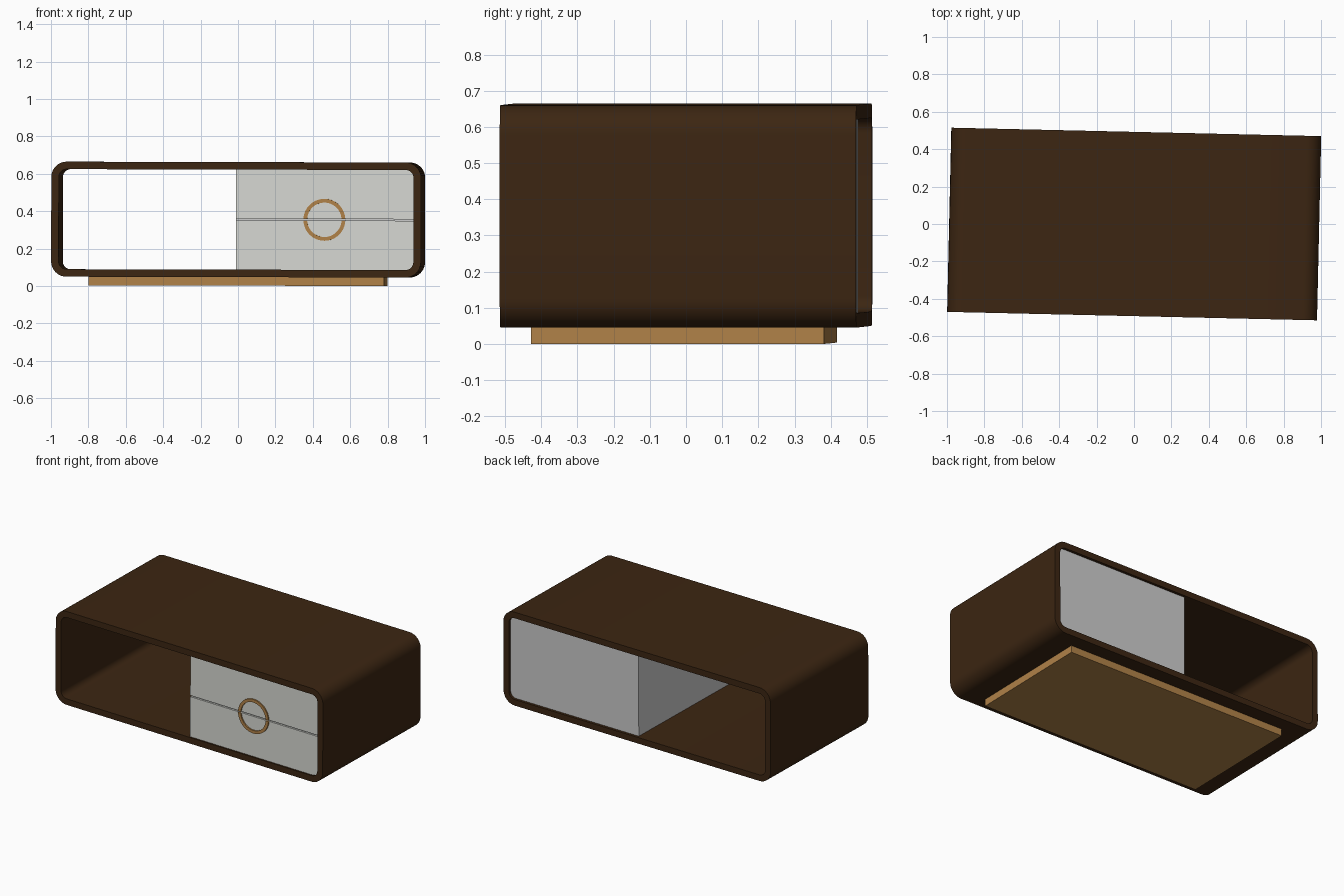
import bpy, bmesh, math
from mathutils import Matrix

if "Cube" in bpy.data.objects:
    bpy.data.objects.remove(bpy.data.objects["Cube"])

# The whole piece sits slightly turned and very slightly tilted
TURN = Matrix.Rotation(-0.0228, 4, 'Z') @ Matrix.Rotation(0.0025, 4, 'Y')

W, D, T = 1.977, 0.985, 0.04       # shell width, depth, wall thickness
Z0, Z1 = 0.0475, 0.6625            # shell bottom and top
ZC = (Z0 + Z1) / 2
GAP = 0.004                        # half the gap between the drawers


def material(name, rgb):
    m = bpy.data.materials.new(name)
    m.diffuse_color = (*rgb, 1)
    m.use_nodes = True
    m.node_tree.nodes["Principled BSDF"].inputs["Base Color"].default_value = m.diffuse_color
    return m


walnut = material("dark walnut", (0.045, 0.019, 0.006))
oak = material("golden oak", (0.44, 0.225, 0.065))
white = material("warm white", (0.68, 0.69, 0.65))
panel = material("neutral white", (0.60, 0.60, 0.60))


def finish(bm, name, mat, smooth=False):
    bmesh.ops.recalc_face_normals(bm, faces=bm.faces)
    me = bpy.data.meshes.new(name)
    bm.to_mesh(me)
    bm.free()
    me.transform(TURN)
    me.materials.append(mat)
    ob = bpy.data.objects.new(name, me)
    bpy.context.collection.objects.link(ob)
    if smooth:
        bpy.ops.object.select_all(action='DESELECT')
        ob.select_set(True)
        bpy.context.view_layer.objects.active = ob
        bpy.ops.object.shade_smooth_by_angle(angle=math.radians(35))
    return ob


def band(name, outer, inner, y0, y1, mat, closed=True):
    """Extrude the strip between two matching x-z outlines from y0 to y1."""
    bm = bmesh.new()
    rings = [[bm.verts.new((x, y, z)) for x, z in pts]
             for pts, y in ((outer, y0), (outer, y1), (inner, y1), (inner, y0))]
    n = len(outer)
    for i in range(n if closed else n - 1):
        j = (i + 1) % n
        for k in range(4):
            a, b = rings[k], rings[(k + 1) % 4]
            bm.faces.new((a[i], a[j], b[j], b[i]))
    if not closed:
        for e in (0, n - 1):
            bm.faces.new([r[e] for r in rings])
    return finish(bm, name, mat, True)


def box(name, x0, x1, y0, y1, z0, z1, mat):
    bm = bmesh.new()
    bmesh.ops.create_cube(bm, size=1)
    for v in bm.verts:
        v.co = ((x0 + x1) / 2 + v.co.x * (x1 - x0),
                (y0 + y1) / 2 + v.co.y * (y1 - y0),
                (z0 + z1) / 2 + v.co.z * (z1 - z0))
    return finish(bm, name, mat)


def rounded(w, h, r, steps=10):
    pts = []
    for q, (sx, sz) in enumerate(((1, 1), (-1, 1), (-1, -1), (1, -1))):
        for s in range(steps + 1):
            a = math.pi / 2 * (q + s / steps)
            pts.append((sx * (w / 2 - r) + r * math.cos(a),
                        ZC + sz * (h / 2 - r) + r * math.sin(a)))
    return pts


# Open rounded shell
H = Z1 - Z0
band("shell", rounded(W, H, 0.082), rounded(W - 2 * T, H - 2 * T, 0.042),
     -D / 2, D / 2, walnut)

# Plinth under the shell
box("plinth", -0.791, 0.791, -0.41, 0.40, 0.002, Z0 + 0.003, oak)

# Drawer cabinet filling the right half
right = W / 2 - T + 0.002
low, high = Z0 + T - 0.002, Z1 - T + 0.002
front = -D / 2 + 0.01
box("drawer_cabinet", 0, right, front + 0.012, D / 2 - 0.017, low, high, panel)
box("lower_drawer_front", 0, right, front, front + 0.012, low, ZC - GAP, white)
box("upper_drawer_front", 0, right, front, front + 0.012, ZC + GAP, high, white)

# Ring handle, split in two by the drawer gap
CX = 0.472


def arc(r, sign, steps=32):
    a0 = math.asin(GAP / r)
    angles = [a0 + (math.pi - 2 * a0) * i / steps for i in range(steps + 1)]
    return [(CX + r * math.cos(a), ZC + sign * r * math.sin(a)) for a in angles]


for name, sign in (("upper_handle", 1), ("lower_handle", -1)):
    band(name, arc(0.112, sign), arc(0.092, sign),
         front - 0.008, front + 0.001, oak, closed=False)
